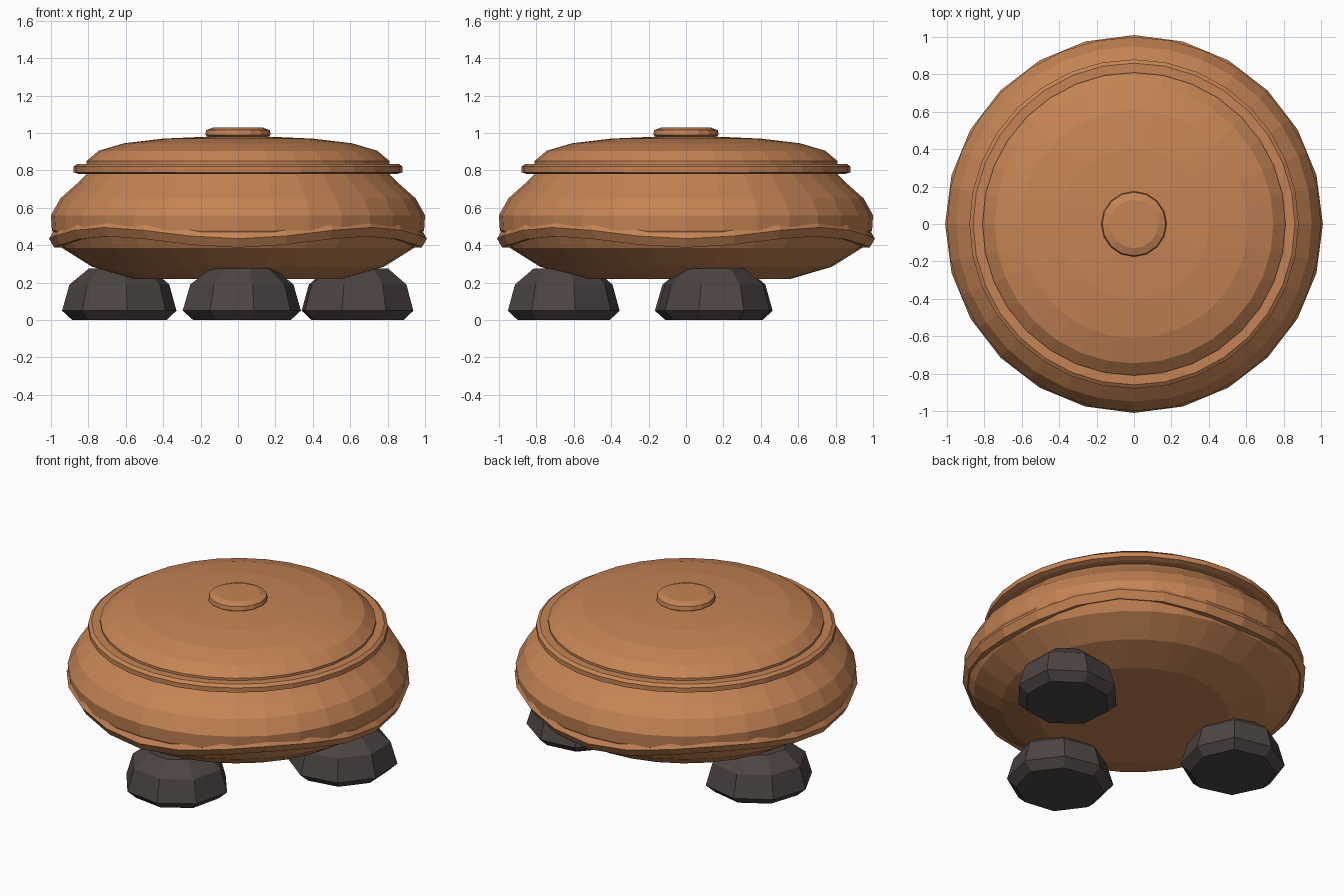
import bpy, bmesh, math
from math import sin, cos, pi, tau

if "Cube" in bpy.data.objects:
    bpy.data.objects.remove(bpy.data.objects["Cube"], do_unlink=True)


def material(name, rgb):
    m = bpy.data.materials.new(name)
    m.use_nodes = True
    m.diffuse_color = (*rgb, 1)
    m.node_tree.nodes["Principled BSDF"].inputs["Base Color"].default_value = (*rgb, 1)
    return m


clay = material("terracotta clay", (0.56, 0.23, 0.09))
rock = material("dark stone", (0.075, 0.06, 0.058))


def build(name, rings, mat, closed=False):
    """Bridge a list of point rings; cap the ends, or join them when closed."""
    bm = bmesh.new()
    loops = [[bm.verts.new(p) for p in ring] for ring in rings]
    pairs = list(zip(loops, loops[1:])) + ([(loops[-1], loops[0])] if closed else [])
    n = len(loops[0])
    for a, b in pairs:
        for i in range(n):
            j = (i + 1) % n
            bm.faces.new((a[i], a[j], b[j], b[i]))
    if not closed:
        bm.faces.new(loops[0][::-1])
        bm.faces.new(loops[-1])
    bmesh.ops.recalc_face_normals(bm, faces=bm.faces)
    mesh = bpy.data.meshes.new(name)
    bm.to_mesh(mesh)
    bm.free()
    mesh.materials.append(mat)
    obj = bpy.data.objects.new(name, mesh)
    bpy.context.collection.objects.link(obj)
    return obj


def circle(r, z, n):
    return [(r * cos(tau * i / n), r * sin(tau * i / n), z) for i in range(n)]


def lathe(name, profile, n, mat):
    return build(name, [circle(r, z, n) for r, z in profile], mat)


# Pot body, rim, lid and knob
lathe("pot_body", [(0.56, 0.22), (0.78, 0.285), (0.94, 0.385), (0.995, 0.48), (1.0, 0.56),
                   (0.95, 0.65), (0.86, 0.73), (0.81, 0.78)], 32, clay)
lathe("pot_rim", [(0.85, 0.78), (0.88, 0.79), (0.88, 0.82), (0.86, 0.835), (0.81, 0.835)], 32, clay)
lathe("lid", [(0.81, 0.82), (0.81, 0.85), (0.745, 0.905), (0.61, 0.945),
              (0.4, 0.97), (0.17, 0.98)], 32, clay)
lathe("lid_knob", [(0.15, 0.975), (0.175, 0.99), (0.17, 1.015), (0.13, 1.03)], 16, clay)

# Wavy clay coil around the belly
STEPS, SIDES, TUBE = 24, 6, 0.055
coil = []
for i in range(STEPS):
    a = tau * i / STEPS
    height = 0.465 - 0.03 * cos(4 * a)
    coil.append([((0.955 + TUBE * cos(tau * k / SIDES)) * cos(a),
                  (0.955 + TUBE * cos(tau * k / SIDES)) * sin(a),
                  height + TUBE * sin(tau * k / SIDES)) for k in range(SIDES)])
build("wavy_coil", coil, clay, closed=True)

# Three supporting stones
for name, x, y, turn in (("front_stone", 0.025, -0.655, 0.2),
                         ("left_stone", 0.645, 0.155, 0.5),
                         ("right_stone", -0.63, 0.155, 0.9)):
    rings = []
    for r, z in ((0.26, 0), (0.315, 0.05), (0.275, 0.19), (0.17, 0.275)):
        rings.append([(x + r * (1 + 0.04 * sin(5 * i + turn)) * cos(tau * i / 8 + turn),
                       y + r * (1 + 0.04 * sin(5 * i + turn)) * sin(tau * i / 8 + turn), z)
                      for i in range(8)])
    build(name, rings, rock)
